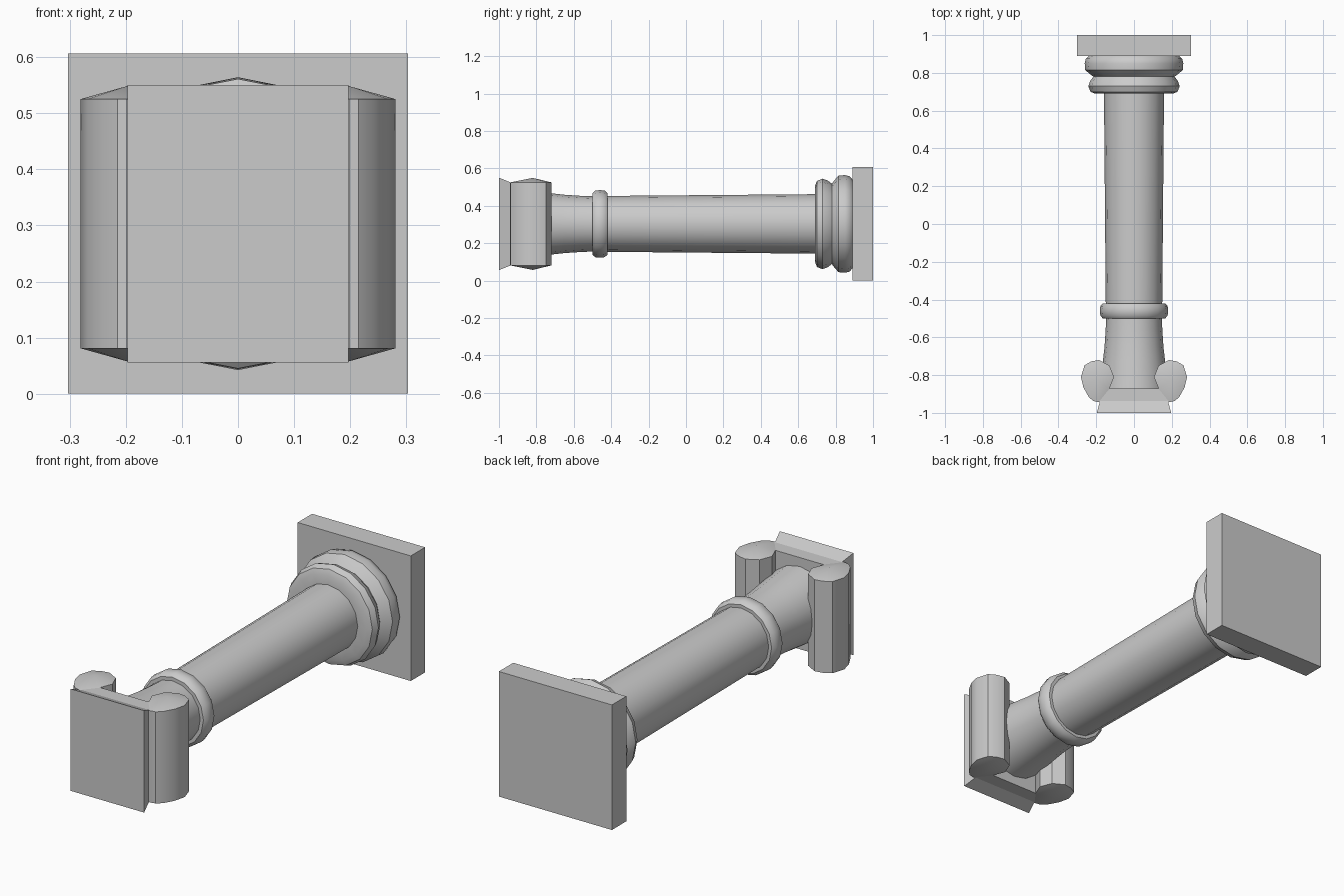
import bpy
from math import sin, cos, tau, radians

if "Cube" in bpy.data.objects:
    bpy.data.objects.remove(bpy.data.objects["Cube"])

CZ = 0.303   # height of the column axis, which lies along y


def make(name, verts, faces, angle=40):
    me = bpy.data.meshes.new(name)
    me.from_pydata(verts, [], faces)
    ob = bpy.data.objects.new(name, me)
    bpy.context.collection.objects.link(ob)
    bpy.ops.object.select_all(action='DESELECT')
    ob.select_set(True)
    bpy.context.view_layer.objects.active = ob
    bpy.ops.object.mode_set(mode='EDIT')
    bpy.ops.mesh.select_all(action='SELECT')
    bpy.ops.mesh.normals_make_consistent(inside=False)
    bpy.ops.object.mode_set(mode='OBJECT')
    bpy.ops.object.shade_smooth_by_angle(angle=radians(angle))
    return ob


def lathe(name, profile, n=16):
    """Revolve (y, radius) points around the column axis, closed by end caps."""
    verts = [(r * sin(tau * i / n), y, CZ + r * cos(tau * i / n))
             for y, r in profile for i in range(n)]
    faces = [(k * n + i, k * n + (i + 1) % n, (k + 1) * n + (i + 1) % n, (k + 1) * n + i)
             for k in range(len(profile) - 1) for i in range(n)]
    last = (len(profile) - 1) * n
    faces += [tuple(range(n)), tuple(range(last, last + n))]
    return make(name, verts, faces)


def block(name, y0, hx0, hz0, y1, hx1, hz1):
    """Block along y whose two ends may differ in half width and height."""
    verts = [(sx * hx, y, CZ + sz * hz) for y, hx, hz in ((y0, hx0, hz0), (y1, hx1, hz1))
             for sx, sz in ((-1, -1), (1, -1), (1, 1), (-1, 1))]
    faces = [(0, 1, 2, 3), (4, 5, 6, 7)] + [(i, (i + 1) % 4, 4 + (i + 1) % 4, 4 + i) for i in range(4)]
    return make(name, verts, faces, 30)


# Square base slab
block("plinth", 0.89, 0.303, 0.303, 1.0, 0.303, 0.303)

# Two rounded base rings with a groove between
lathe("base_moulding", [(0.69, 0.15), (0.69, 0.205), (0.70, 0.23), (0.73, 0.242), (0.757, 0.232),
                        (0.78, 0.215), (0.795, 0.235), (0.815, 0.258), (0.85, 0.261),
                        (0.875, 0.255), (0.892, 0.235)])

# Tapered shaft, collar ring and flaring neck
lathe("shaft", [(-0.48, 0.149), (0.70, 0.159)])
lathe("collar", [(-0.50, 0.14), (-0.50, 0.165), (-0.485, 0.178), (-0.46, 0.181),
                 (-0.435, 0.178), (-0.42, 0.165), (-0.42, 0.14)])
lathe("neck", [(-0.48, 0.147), (-0.56, 0.15), (-0.65, 0.156), (-0.73, 0.165), (-0.88, 0.18)])

# Scroll on each side, with shallow pointed ends
outline = [(0.185, -0.94), (0.215, -0.938), (0.24, -0.915), (0.268, -0.865), (0.281, -0.81),
           (0.262, -0.748), (0.225, -0.727), (0.185, -0.72), (0.13, -0.75), (0.106, -0.81),
           (0.132, -0.875)]
n = len(outline)
for side, label in ((1, "right"), (-1, "left")):
    verts = [(side * x, y, z) for z in (CZ - 0.222, CZ + 0.222) for x, y in outline]
    verts += [(side * 0.195, -0.82, CZ - 0.246), (side * 0.195, -0.82, CZ + 0.246)]
    faces = []
    for i in range(n):
        j = (i + 1) % n
        faces += [(i, j, n + j, n + i), (i, j, 2 * n), (n + i, n + j, 2 * n + 1)]
    make("scroll_" + label, verts, faces, 35)

# Band joining the scrolls and flared top slab
block("scroll_band", -0.942, 0.20, 0.222, -0.87, 0.14, 0.222)
block("abacus", -1.0, 0.197, 0.247, -0.938, 0.18, 0.222)
